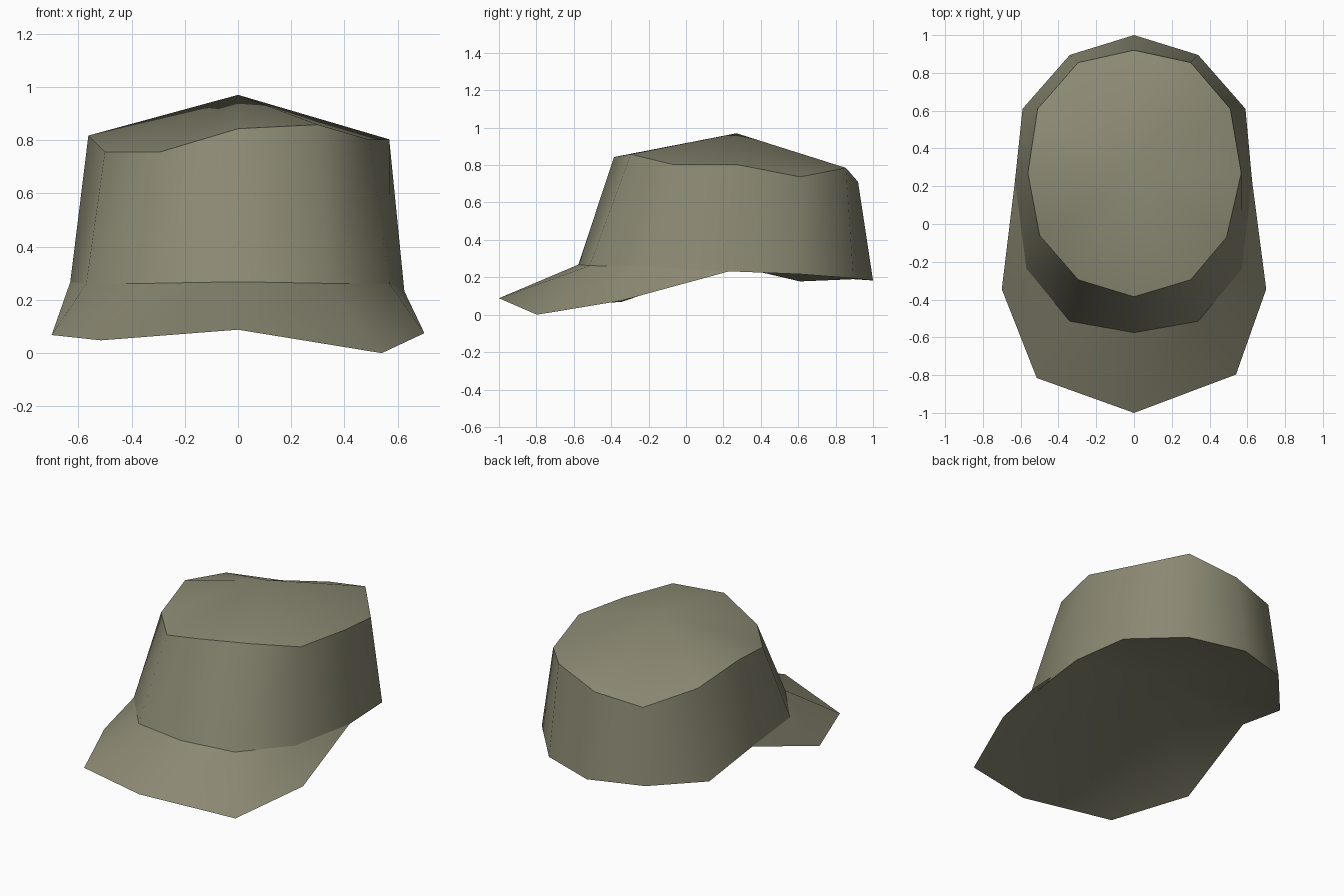
import bpy
import math

if "Cube" in bpy.data.objects:
    bpy.data.objects.remove(bpy.data.objects["Cube"])

olive = bpy.data.materials.new("olive cloth")
olive.diffuse_color = (0.26, 0.25, 0.17, 1)
olive.use_nodes = True
olive.node_tree.nodes["Principled BSDF"].inputs["Base Color"].default_value = olive.diffuse_color


def surface(name, faces_as_points):
    """Build one smooth-by-angle object from faces given as point tuples."""
    index, faces = {}, []
    for face in faces_as_points:
        corners = list(dict.fromkeys(face))  # drop repeated points at strip ends
        faces.append([index.setdefault(p, len(index)) for p in corners])
    mesh = bpy.data.meshes.new(name)
    mesh.from_pydata(list(index), [], faces)
    mesh.materials.append(olive)
    obj = bpy.data.objects.new(name, mesh)
    bpy.context.collection.objects.link(obj)
    bpy.ops.object.select_all(action='DESELECT')
    obj.select_set(True)
    bpy.context.view_layer.objects.active = obj
    bpy.ops.object.shade_smooth_by_angle(angle=math.radians(48))
    return obj


def strip(low, high):
    """Outward-facing band between two matching clockwise rows."""
    return [(low[i + 1], low[i], high[i], high[i + 1]) for i in range(len(low) - 1)]


def fan(ring, centre, up):
    """Cap a closed clockwise row with triangles to a centre point."""
    pairs = zip(ring, ring[1:])
    return [(b, a, centre) if up else (a, b, centre) for a, b in pairs]


# Crown rings, clockwise from the back; slightly uneven like slouched cloth
top = [(0, .92, .71), (.30, .855, .785), (.51, .61, .737), (.568, .27, .803),
       (.49, -.07, .803), (.30, -.295, .858), (0, -.385, .843), (-.295, -.295, .755),
       (-.50, -.06, .755), (-.562, .27, .817), (-.51, .61, .75), (-.295, .855, .665)]
base = [(0, 1.0, .183), (.34, .895, .195), (.59, .61, .217), (.625, .23, .232),
        (.57, -.24, .26), (.34, -.515, .262), (0, -.575, .268), (-.34, -.515, .262),
        (-.57, -.235, .26), (-.63, .23, .267), (-.59, .61, .178), (-.34, .895, .19)]

# Brim outer edge, from the right side round the front to the left side
edge = [base[3], (.70, -.345, .075), (.54, -.797, 0), (0, -1, .088),
        (-.515, -.815, .048), (-.70, -.345, .068), base[9]]

# Crown walls with a shallow peaked top
surface("crown", strip(base + base[:1], top + top[:1])
        + fan(top + top[:1], (0, .27, .97), True))

# Sloping brim joining the front half of the crown
surface("brim", strip(edge, base[3:10]))

# Hollowed underside following the brim edge and the back rim
rim = base[:3] + edge + base[10:] + base[:1]
surface("underside", fan(rim, (0, .2, .36), False))
